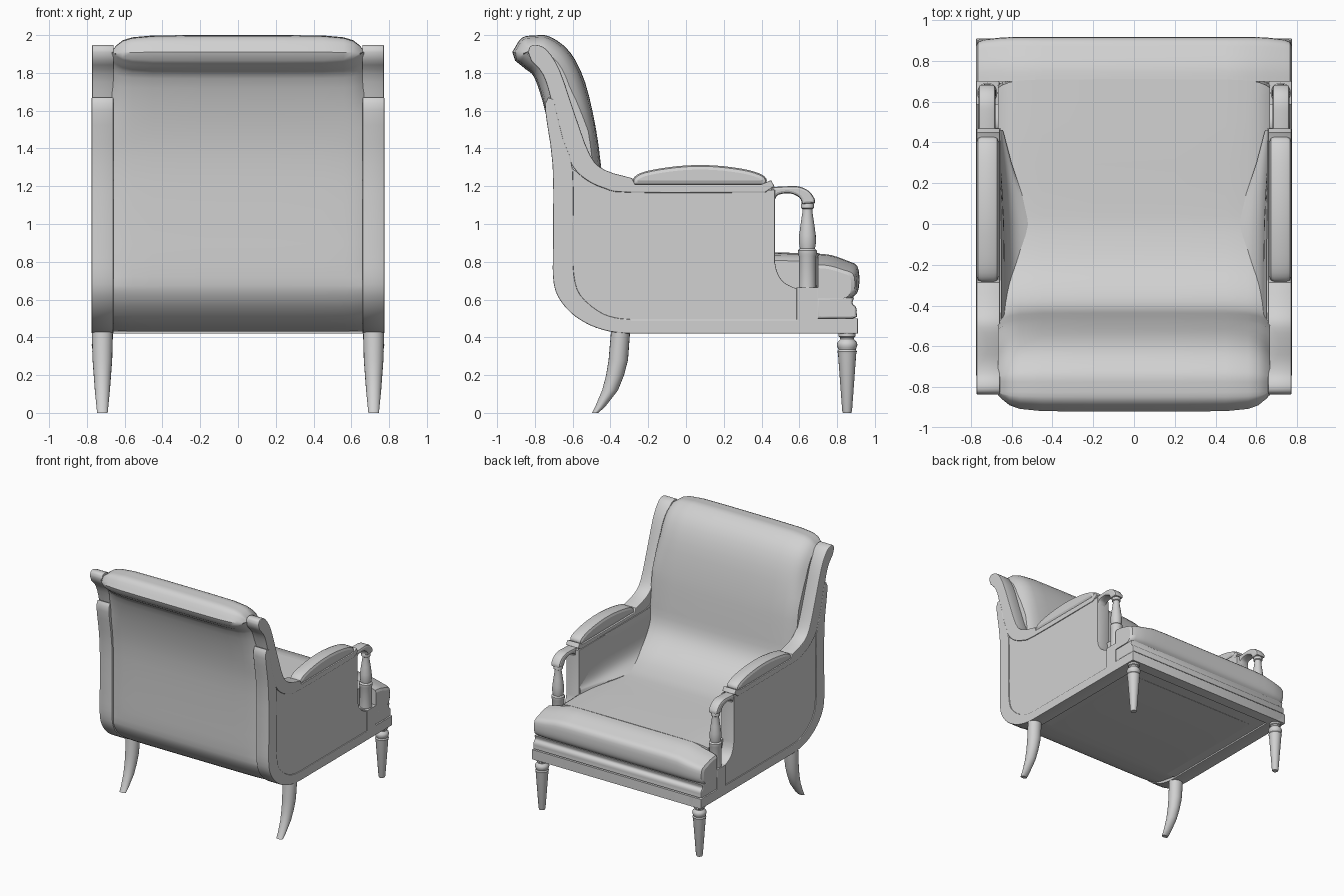
import bpy, bmesh, math
from mathutils import Vector

cube = bpy.data.objects.get("Cube")
if cube:
    bpy.data.objects.remove(cube, do_unlink=True)

TONE = (0.64, 0.64, 0.64, 1)
grey = bpy.data.materials.new("plain_grey")
grey.use_nodes = True
grey.diffuse_color = TONE
grey.node_tree.nodes["Principled BSDF"].inputs["Base Color"].default_value = TONE


def spline(pts, n=3):
    """Open smooth curve through the points."""
    p = [Vector(q) for q in pts]
    p = [p[0] * 2 - p[1]] + p + [p[-1] * 2 - p[-2]]
    out = []
    for i in range(1, len(p) - 2):
        a, b, c, d = p[i - 1:i + 3]
        for k in range(n):
            t = k / n
            out.append(0.5 * (2 * b + (c - a) * t + (2 * a - 5 * b + 4 * c - d) * t * t
                              + (3 * b - a - 3 * c + d) * t ** 3))
    return out + [p[-2]]


def inset(pts, d, weight):
    """Move a closed outline inwards by d, scaled by weight(y, z)."""
    p = [Vector(q) for q in pts]
    n = len(p)
    area = sum(p[i - 1].x * p[i].y - p[i].x * p[i - 1].y for i in range(n))
    s = 1 if area > 0 else -1
    out = []
    for i in range(n):
        e1 = (p[i] - p[i - 1]).normalized()
        e2 = (p[(i + 1) % n] - p[i]).normalized()
        n1, n2 = Vector((-e1.y, e1.x)) * s, Vector((-e2.y, e2.x)) * s
        m = (n1 + n2) / max(0.6, 1 + n1.dot(n2))
        out.append(p[i] + m * d * weight(*p[i]))
    return out


def finish(name, rings, mirror):
    """Skin closed rings of 3D points, cap the ends, shade and mirror."""
    bm = bmesh.new()
    vr = [[bm.verts.new(c) for c in r] for r in rings]
    n = len(vr[0])
    for a, b in zip(vr, vr[1:]):
        for i in range(n):
            j = (i + 1) % n
            bm.faces.new((a[i], a[j], b[j], b[i]))
    bm.faces.new(vr[0])
    bm.faces.new(vr[-1])
    bmesh.ops.recalc_face_normals(bm, faces=bm.faces)
    me = bpy.data.meshes.new(name)
    bm.to_mesh(me)
    bm.free()
    me.materials.append(grey)
    ob = bpy.data.objects.new(name, me)
    bpy.context.collection.objects.link(ob)
    bpy.ops.object.select_all(action='DESELECT')
    ob.select_set(True)
    bpy.context.view_layer.objects.active = ob
    bpy.ops.object.shade_smooth_by_angle(angle=math.radians(42))
    for cap in list(me.polygons)[-2:]:
        cap.use_smooth = False
    if mirror:
        ob.modifiers.new("Mirror", 'MIRROR')


def loft(name, pts, stations, mirror=False, weight=lambda y, z: 1):
    """Side outline carried across x; stations are (x, inset)."""
    rings = [[(x, q.x, q.y) for q in inset(pts, d, weight)] for x, d in stations]
    finish(name, rings, mirror)


def slab(name, pts, x0, x1, b=0.01, mirror=True):
    """Side outline extruded from x0 to x1 with rounded rims."""
    edge = [(0, b), (0.3 * b, 0.3 * b), (b, 0)]
    st = [(x0 + o, d) for o, d in edge] + [(x1 - o, d) for o, d in reversed(edge)]
    loft(name, pts, st, mirror)


def tube(name, sections, n=20):
    """Round sections (x, y, z, rx, ry), mirrored to both sides."""
    rings = [[(x + rx * math.cos(2 * math.pi * k / n), y + ry * math.sin(2 * math.pi * k / n), z)
              for k in range(n)] for x, y, z, rx, ry in sections]
    finish(name, rings, True)


def both_ends(half):
    return [(-x, *rest) for x, *rest in reversed(half)] + half


# Upholstered body: rolled back sweeping down into the seat
back_outer = spline([(-.3, .43), (-.51, .47), (-.61, .535), (-.675, .62), (-.698, .72),
                     (-.698, 1.0), (-.705, 1.34), (-.742, 1.58), (-.8, 1.77), (-.85, 1.82), (-.905, 1.865)])
roll_front = spline([(-.92, 1.91), (-.87, 1.985), (-.8, 1.998), (-.72, 1.992), (-.614, 1.91), (-.534, 1.75),
                     (-.476, 1.5), (-.445, 1.27), (-.42, 1.1), (-.35, .99), (-.22, .905), (-.05, .862),
                     (.1, .852), (.4, .85), (.71, .845)])


def body_weight(y, z):
    if z < 0.7:
        return 0.1
    low = 0.2 if y < -0.6 else 0.5
    return min(1, max(low, low + (z - 1.5) * 2))


loft("upholstered_back_and_seat", back_outer + roll_front + [Vector((.71, .43))],
     both_ends([(.2, 0), (.45, .002), (.56, .012), (.61, .028), (.645, .055), (.668, .085)]),
     weight=body_weight)

# Front of the seat cushion, wider than the body and drooping at the sides
front_outline = spline([(.70, .844), (.77, .836), (.85, .808), (.907, .778), (.918, .7),
                        (.908, .64), (.88, .608)]) + [Vector((.70, .605))]
rows = [(.45, .001, 0), (.56, .006, 0), (.65, .03, .003), (.735, .05, .012), (.765, .06, .022), (.775, .078, .04)]
finish("seat_cushion_front",
       [[(x, q.x - pull * (q.x - .7) / .2, q.y - drop * (q.y - .605) / .24) for q in front_outline]
        for x, drop, pull in both_ends(rows)], False)

# Padded band and rail below the cushion, and the panel underneath
slab("seat_band", spline([(.69, .5), (.885, .5), (.903, .53), (.9, .56), (.882, .58), (.89, .612)])
     + [Vector((.69, .612))], -.77, .77, .012, False)
slab("front_rail", [(.82, .42), (.91, .42), (.91, .5), (.82, .5)], -.775, .775, .008, False)
slab("bottom_panel", [(-.3, .432), (.83, .432), (.83, .5), (-.3, .5)], -.665, .665, .004, False)

# Side frame: rear post, curved corner, bottom rail and post block in one outline
outer = spline([(-.73, 1.67), (-.745, 1.6), (-.706, 1.31), (-.704, .9), (-.704, .72), (-.68, .62),
                (-.61, .53), (-.51, .465), (-.4, .43), (-.296, .42)])
inner = spline([(-.286, .495), (-.38, .505), (-.466, .54), (-.56, .624), (-.593, .73), (-.598, .9),
                (-.6, 1.29), (-.65, 1.45), (-.70, 1.66)])
block = [(.91, .42), (.91, .5), (.70, .5), (.70, .665), (.585, .665), (.585, .495)]
slab("side_frame", outer + [Vector(q) for q in block] + inner, .66, .775, .005)

# Scrolled stile running down into the arm rail
stile_front = spline([(-.836, 1.91), (-.825, 1.94), (-.79, 1.948), (-.735, 1.92), (-.667, 1.81),
                      (-.587, 1.577), (-.508, 1.365), (-.43, 1.286), (-.286, 1.243)])
stile_back = spline([(.418, 1.166), (-.286, 1.166), (-.43, 1.188), (-.53, 1.235), (-.6, 1.305),
                     (-.667, 1.444), (-.714, 1.656), (-.757, 1.79), (-.82, 1.865)])
rail_end = [(-.27, 1.21), (.4, 1.21), (.45, 1.232), (.468, 1.2)]
slab("stile_and_arm_rail", stile_front + [Vector(q) for q in rail_end] + stile_back, .658, .773, .006)

# Upholstered arm sides
panel = spline([(.47, .8), (.485, .74), (.52, .69), (.59, .655)]) + [Vector((.59, .48))] + \
    spline([(-.28, .48), (-.47, .53), (-.57, .62), (-.6, .73), (-.61, 1.3)]) + \
    spline([(-.52, 1.235), (-.42, 1.19), (-.28, 1.18), (.47, 1.18)])
slab("arm_side_panel", panel, .652, .767, .004)

# Inner arm padding, curving into the seat and thinning towards the front
padding = spline([(.65, 1.185), (.637, 1.1), (.63, 1.0), (.61, .925), (.57, .88), (.5, .85)])
padding += [Vector((.5, .78)), Vector((.668, .78)), Vector((.668, 1.185))]
depths = [(-.5, 1), (-.2, 1), (0, .9), (.15, .7), (.3, .4), (.46, .15)]
finish("inner_arm_padding",
       [[(.668 - (.668 - q.x) * f, y, q.y) for q in padding] for y, f in depths], True)

# Arm pads
slab("arm_pad", spline([(-.28, 1.205), (-.28, 1.24), (-.24, 1.27), (-.15, 1.292), (0, 1.31), (.15, 1.31),
                        (.3, 1.292), (.39, 1.267), (.425, 1.24), (.425, 1.205)]), .664, .772, .024)

# Scrolled hand rest and turned arm post
slab("hand_rest", spline([(.45, 1.195), (.54, 1.2), (.6, 1.198), (.65, 1.175), (.68, 1.135), (.682, 1.11)])
     + spline([(.615, 1.105), (.6, 1.14), (.55, 1.162), (.49, 1.155), (.472, 1.13), (.465, 1.1)]),
     .68, .762, .014)
post = [(.66, .046), (.83, .046), (.84, .05), (.86, .05), (.87, .04), (.9, .045), (.94, .044), (1.0, .036),
        (1.06, .027), (1.08, .027), (1.085, .035), (1.1, .035), (1.115, .03)]
tube("arm_post", [(.72, .643, z, r, r) for z, r in post])

# Turned front legs
leg = [(0, .022), (.01, .026), (.31, .048), (.325, .052), (.335, .046), (.345, .05), (.36, .055), (.375, .05),
       (.39, .036), (.4, .038), (.405, .045), (.43, .045)]
tube("front_leg", [(.72, .853, z, r, r) for z, r in leg])

# Curved sabre rear legs
sabre = [(0, -.497, -.465, .028), (.03, -.482, -.43, .031), (.12, -.444, -.36, .04), (.2, -.423, -.328, .046),
         (.28, -.41, -.307, .052), (.43, -.397, -.296, .056)]
tube("rear_leg", [(.718, (a + b) / 2, z, w, (b - a) / 2) for z, a, b, w in sabre])
